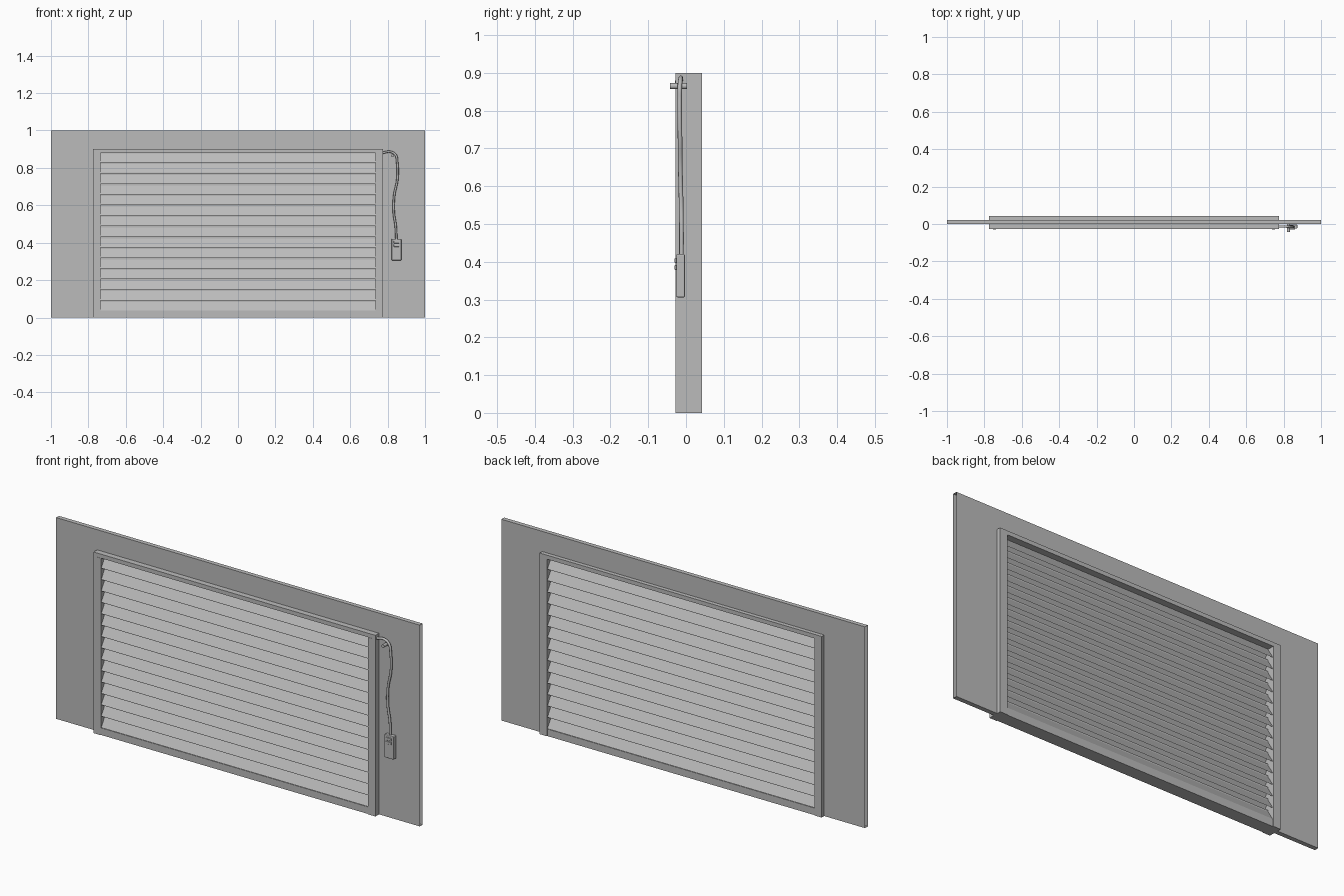
import bpy, bmesh, math
from mathutils import Vector

cube = bpy.data.objects.get("Cube")
if cube:
    bpy.data.objects.remove(cube, do_unlink=True)

grey = bpy.data.materials.new("light_grey")
grey.use_nodes = True
grey.diffuse_color = (0.5, 0.5, 0.5, 1)
bsdf = next(n for n in grey.node_tree.nodes if n.type == 'BSDF_PRINCIPLED')
bsdf.inputs["Base Color"].default_value = grey.diffuse_color


def add_object(name, bm):
    bmesh.ops.recalc_face_normals(bm, faces=bm.faces)
    mesh = bpy.data.meshes.new(name)
    bm.to_mesh(mesh)
    bm.free()
    mesh.materials.append(grey)
    obj = bpy.data.objects.new(name, mesh)
    bpy.context.collection.objects.link(obj)
    return obj


def box(name, lo, hi, bevel=0):
    lo, hi = Vector(lo), Vector(hi)
    bm = bmesh.new()
    bmesh.ops.create_cube(bm, size=1)
    for v in bm.verts:
        v.co = (lo + hi) / 2 + v.co * (hi - lo)
    obj = add_object(name, bm)
    if bevel:
        mod = obj.modifiers.new("rounding", 'BEVEL')
        mod.width, mod.segments = bevel, 3
    return obj


# Wall: two thin sheets around the opening, closed along the top and bottom only
TOP, DEPTH = 1.0, 0.022
HOLE_X, HOLE_Z = 0.755, 0.885
bm = bmesh.new()
outline = [(-1, 0), (-1, TOP), (1, TOP), (1, 0),
           (HOLE_X, 0), (HOLE_X, HOLE_Z), (-HOLE_X, HOLE_Z), (-HOLE_X, 0)]
front, back = [[bm.verts.new((x, y, z)) for x, z in outline] for y in (0, DEPTH)]
bm.faces.new(front)
bm.faces.new(back)
for a, b in ((1, 2), (3, 4), (7, 0)):
    bm.faces.new((front[a], front[b], back[b], back[a]))
add_object("wall_panel", bm)

# Frame around the shutter
FRONT, BACK = -0.028, 0.042
for side, s in (("left", 1), ("right", -1)):
    x0, x1 = sorted((0.735 * s, 0.775 * s))
    box(side + "_jamb", (x0, FRONT, 0), (x1, BACK, 0.9))
    # Small fixing plates in the upper corners
    box(side + "_corner_plate", (0.745 * s - 0.008, FRONT - 0.001, 0.862),
        (0.745 * s + 0.008, FRONT, 0.88))
box("frame_head", (-0.735, FRONT, 0.88), (0.735, BACK, 0.9))
box("frame_sill", (-0.735, FRONT + 0.003, 0), (0.735, BACK - 0.003, 0.035))

# Louver blades: inverted V on a thin upright web
PITCH, MID, HALF, GAP, SKIN = 0.0566, 0.007, 0.03, 0.008, 0.003
half = [(HALF, 0), (HALF, SKIN), (SKIN / 2, PITCH - GAP), (SKIN / 2, PITCH)]
inner = (0, PITCH - GAP - 2 * SKIN)
profile = half + [(-y, z) for y, z in reversed(half)] + [inner]
bm = bmesh.new()
for i in range(15):
    base = 0.088 - PITCH + GAP / 2 + i * PITCH
    ring = [bm.verts.new((-0.735, MID + y, base + z)) for y, z in profile]
    face = bm.faces.new(ring)
    new = bmesh.ops.extrude_face_region(bm, geom=[face])["geom"]
    bmesh.ops.translate(bm, vec=(1.47, 0, 0),
                        verts=[g for g in new if isinstance(g, bmesh.types.BMVert)])
add_object("louver_blades", bm)

# Control cable
path = [(0.77, -0.014, 0.88), (0.815, -0.014, 0.886), (0.842, -0.016, 0.87),
        (0.851, -0.017, 0.83), (0.852, -0.016, 0.74), (0.835, -0.015, 0.65),
        (0.833, -0.013, 0.56), (0.843, -0.012, 0.49), (0.847, -0.012, 0.415)]
curve = bpy.data.curves.new("control_cable", 'CURVE')
curve.dimensions = '3D'
curve.bevel_depth, curve.bevel_resolution = 0.006, 3
curve.use_fill_caps = True
spline = curve.splines.new('BEZIER')
spline.bezier_points.add(len(path) - 1)
for point, co in zip(spline.bezier_points, path):
    point.co = co
    point.handle_left_type = point.handle_right_type = 'AUTO'
curve.materials.append(grey)
bpy.context.collection.objects.link(bpy.data.objects.new("control_cable", curve))

# Cable clip on the wall
bpy.ops.mesh.primitive_cylinder_add(vertices=20, radius=0.008, depth=0.045,
                                    location=(0.826, -0.0195, 0.865),
                                    rotation=(math.pi / 2, 0, 0))
clip = bpy.context.object
clip.name = "cable_clip"
clip.data.materials.append(grey)
bpy.ops.object.shade_smooth_by_angle()

# Hand control with two buttons
box("hand_control", (0.821, -0.025, 0.306), (0.873, -0.003, 0.42), 0.003)
for name, z in (("upper_button", 0.397), ("lower_button", 0.378)):
    box(name, (0.832, -0.03, z), (0.862, -0.024, z + 0.013), 0.002)
